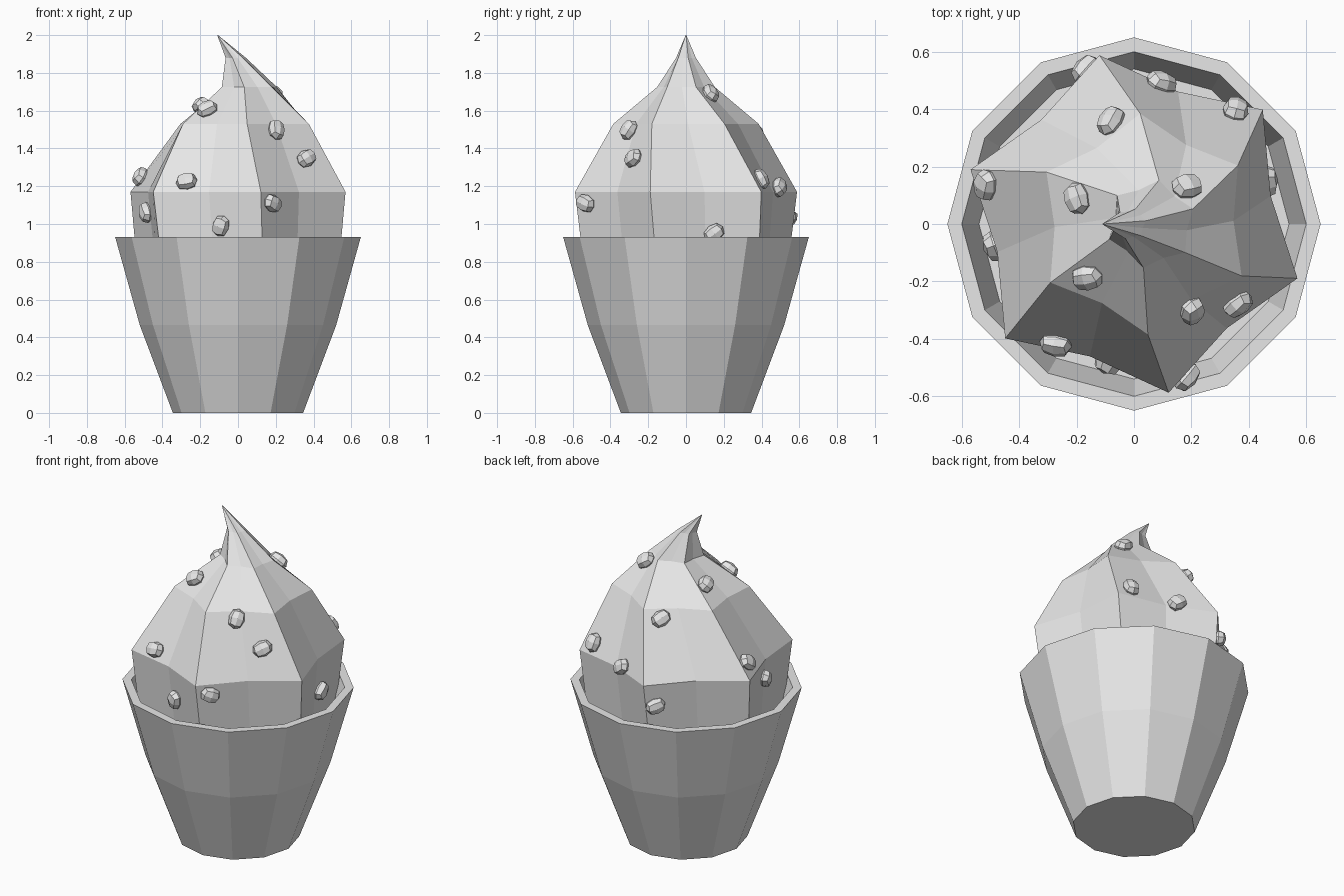
import bpy, bmesh, random
from math import cos, sin, radians
from mathutils import Vector
from mathutils.bvhtree import BVHTree

random.seed(4)
old = bpy.data.objects.get("Cube")
if old:
    bpy.data.objects.remove(old, do_unlink=True)

grey = bpy.data.materials.new("plain grey")
grey.use_nodes = True
grey.diffuse_color = (0.8, 0.8, 0.8, 1)
shader = next(n for n in grey.node_tree.nodes if n.type == 'BSDF_PRINCIPLED')
shader.inputs["Base Color"].default_value = (0.8, 0.8, 0.8, 1)


def finish(bm, name):
    bmesh.ops.recalc_face_normals(bm, faces=bm.faces[:])
    mesh = bpy.data.meshes.new(name)
    bm.to_mesh(mesh)
    mesh.materials.append(grey)
    obj = bpy.data.objects.new(name, mesh)
    bpy.context.collection.objects.link(obj)
    return obj


def loft(bm, rings):
    """Skin a list of closed rings, capping both ends."""
    loops = [[bm.verts.new(p) for p in ring] for ring in rings]
    for low, high in zip(loops, loops[1:]):
        for i in range(len(low)):
            j = (i + 1) % len(low)
            bm.faces.new((low[i], low[j], high[j], high[i]))
    bm.faces.new(loops[0])
    bm.faces.new(loops[-1])


def ring(sides, radius, z, turn=0, shift=0, valley=1.0):
    """Polygon ring; every second corner is drawn in by the valley factor."""
    points = []
    for i in range(sides):
        a = radians(turn + 360 * i / sides)
        r = radius * (valley if i % 2 else 1)
        points.append(Vector((shift + r * cos(a), r * sin(a), z)))
    return points


# Twelve-sided cup with a thick rim and a recessed floor
cup = bmesh.new()
loft(cup, [ring(12, r, z) for r, z in
           ((0.345, 0), (0.52, 0.465), (0.65, 0.93), (0.60, 0.93), (0.54, 0.72))])
finish(cup, "cup")

# Twisted six-ridge swirl: radius, height, turn, sideways shift
swirl_levels = (
    (0.55, 0.72, -76, 0),
    (0.60, 1.17, -78.4, 0),
    (0.385, 1.53, -88, 0.035),
    (0.155, 1.725, -100, 0.06),
    (0.055, 1.88, -108, -0.012),
    (0.002, 2.0, -112, -0.108),
)
swirl = bmesh.new()
loft(swirl, [ring(12, r, z, t, s, 0.81) for r, z, t, s in swirl_levels])
finish(swirl, "swirl")
surface = BVHTree.FromBMesh(swirl)

# Faceted sprinkles seated on the swirl
spots = (
    (-0.16, -0.18, 1.60), (-0.19, 0.09, 1.62), (0.19, -0.29, 1.49),
    (0.35, -0.26, 1.34), (-0.27, -0.41, 1.22), (-0.09, -0.48, 0.99),
    (0.18, -0.53, 1.11), (-0.50, 0.14, 1.24), (-0.49, -0.08, 1.06),
    (0.09, 0.48, 1.19), (0.35, 0.38, 1.23), (0.18, 0.12, 1.68),
    (-0.08, 0.36, 1.49), (-0.17, 0.54, 1.04), (0.48, 0.15, 0.95),
)
for number, spot in enumerate(spots, 1):
    place, normal, _, _ = surface.find_nearest(Vector(spot))
    bm = bmesh.new()
    bmesh.ops.create_cube(bm, size=1)
    bmesh.ops.subdivide_edges(bm, edges=bm.edges[:], cuts=1, use_grid_fill=True)
    for v in bm.verts:
        ball = v.co.normalized()
        v.co = ball.lerp(v.co * 2, 0.12)
        v.co = Vector((v.co.x * 0.058, v.co.y * 0.046, v.co.z * 0.042))
    sprinkle = finish(bm, f"sprinkle_{number}")
    sprinkle.location = place + normal * 0.01
    turn = normal.to_track_quat('Z', 'Y').to_euler().to_matrix()
    roll = Vector((0, 0, 1)), random.uniform(0, 3)
    spin = Vector((cos(roll[1]), sin(roll[1]), 0)).to_track_quat('X', 'Z').to_matrix()
    sprinkle.rotation_euler = (turn @ spin).to_euler()
    bm.free()
cup.free()
swirl.free()
